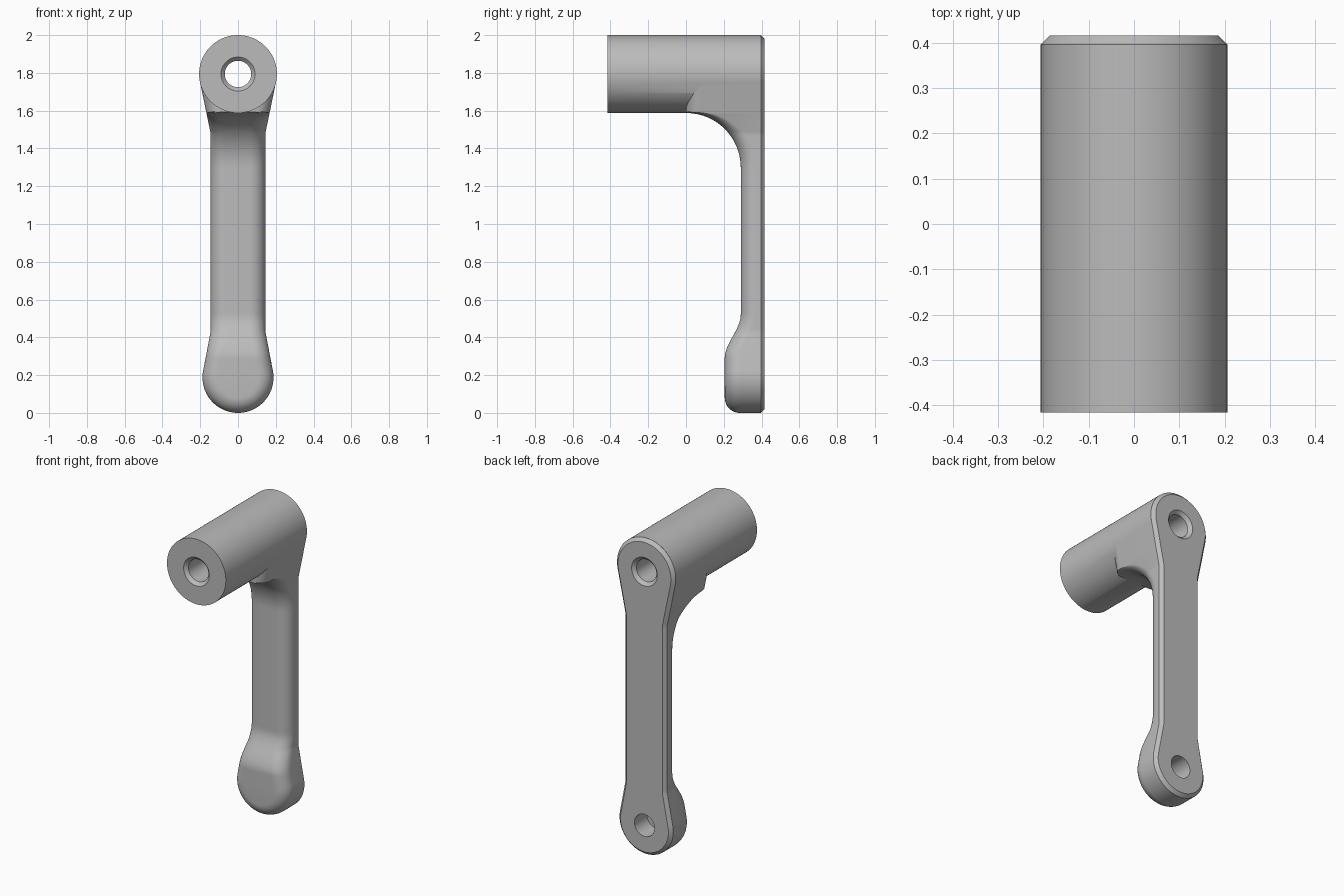
import bpy, bmesh, math
from math import sin, cos, pi

cube = bpy.data.objects.get("Cube")
if cube:
    bpy.data.objects.remove(cube, do_unlink=True)

grey = bpy.data.materials.new("plain grey")
grey.use_nodes = True
GREY = (0.5, 0.5, 0.5, 1)
grey.diffuse_color = GREY
grey.node_tree.nodes["Principled BSDF"].inputs["Base Color"].default_value = GREY

TOP_Z, TOP_R = 1.794, 0.2055      # hub end of the arm
LOW_Z, LOW_R = 0.188, 0.188       # paddle end of the arm
HALF, NECK_TOP, NECK_LOW = 0.145, 1.48, 0.43
BACK, CHAMFER, FILLET = 0.416, 0.02, 0.08


def finish(name, bm):
    bmesh.ops.remove_doubles(bm, verts=bm.verts, dist=1e-5)
    bmesh.ops.recalc_face_normals(bm, faces=bm.faces)
    mesh = bpy.data.meshes.new(name)
    bm.to_mesh(mesh)
    bm.free()
    mesh.materials.append(grey)
    obj = bpy.data.objects.new(name, mesh)
    bpy.context.collection.objects.link(obj)
    return obj


def turned(name, profile, z, sides=128):
    """Closed solid turned about the y direction from (radius, y) pairs."""
    bm = bmesh.new()
    rings = [[bm.verts.new((r * cos(2 * pi * i / sides), y, z + r * sin(2 * pi * i / sides)))
              for i in range(sides)] for r, y in profile]
    for a, b in zip(rings, rings[1:]):
        for i in range(sides):
            j = (i + 1) % sides
            bm.faces.new((a[i], a[j], b[j], b[i]))
    bm.faces.new(rings[0])
    bm.faces.new(rings[-1])
    return finish(name, bm)


def tangent_angle(centre, radius, corner):
    dx, dz = HALF, corner - centre
    side = 1 if dz > 0 else -1
    return math.atan2(dz, dx) - side * math.acos(radius / math.hypot(dx, dz))


def half_outline(d):
    """Right half of the arm outline, moved inward by d, from bottom to top."""
    lo = tangent_angle(LOW_Z, LOW_R, NECK_LOW)
    hi = tangent_angle(TOP_Z, TOP_R, NECK_TOP)

    def arc(centre, radius, start, end, n=40):
        return [((radius - d) * cos(t), centre + (radius - d) * sin(t))
                for t in (start + (end - start) * i / n for i in range(n + 1))]

    def line(p, q, n):
        return [(p[0] + (q[0] - p[0]) * i / n, p[1] + (q[1] - p[1]) * i / n)
                for i in range(1, n)]

    low_arc = arc(LOW_Z, LOW_R, -pi / 2, lo)
    top_arc = arc(TOP_Z, TOP_R, hi, pi / 2)
    a = (HALF - d, NECK_LOW + d * (cos(lo) - 1) / sin(lo))
    b = (HALF - d, NECK_TOP + d * (cos(hi) - 1) / sin(hi))
    return (low_arc + line(low_arc[-1], a, 20) + [a] + line(a, b, 60) + [b]
            + line(b, top_arc[0], 40) + top_arc)


def front_y(z):
    """Front face of the arm: paddle, slim shaft, then a sweep into the hub."""
    if z < 0.52:
        t = max(0, min(1, (z - 0.29) / 0.23))
        return 0.205 + 0.085 * t * t * (3 - 2 * t)
    if z < 1.298:
        return 0.29
    return math.sqrt(max(0, 0.29 ** 2 - (z - 1.298) ** 2))


# Arm: stacked outlines from the back chamfer round to the filleted front
bm = bmesh.new()
layers = [[(x, BACK, z) for x, z in half_outline(CHAMFER)],
          [(x, BACK - CHAMFER, z) for x, z in half_outline(0)]]
STEPS = 10
for i in range(STEPS + 1):
    t = pi / 2 * i / STEPS
    layers.append([(x, front_y(z) + FILLET * (1 - sin(t)), z)
                   for x, z in half_outline(FILLET * (1 - cos(t)))])
rights = [[bm.verts.new(p) for p in layer] for layer in layers]
lefts = [[bm.verts.new((-x, y, z)) for x, y, z in layer] for layer in layers]
for half in (rights, lefts):
    for a, b in zip(half, half[1:]):
        for i in range(len(a) - 1):
            bm.faces.new((a[i], a[i + 1], b[i + 1], b[i]))
for k in (0, -1):
    r, l = rights[k], lefts[k]
    for i in range(len(r) - 1):
        bm.faces.new((r[i], r[i + 1], l[i + 1], l[i]))
arm = finish("crank_arm", bm)

# Hub tube and the cutters for its bore and the blind handle hole
hub = turned("hub", [(0.206, -0.416), (0.206, 0.3955)], TOP_Z)
bore = turned("bore_cutter", [(0.11, -0.436), (0.07, -0.396), (0.07, 0.396), (0.11, 0.436)],
              TOP_Z, 64)
socket = turned("socket_cutter", [(0.07, 0.29), (0.07, 0.45)], LOW_Z, 64)

bpy.context.view_layer.objects.active = arm
for tool, operation in ((hub, 'UNION'), (bore, 'DIFFERENCE'), (socket, 'DIFFERENCE')):
    mod = arm.modifiers.new(tool.name, 'BOOLEAN')
    mod.operation = operation
    mod.solver = 'EXACT'
    mod.object = tool
    bpy.ops.object.modifier_apply(modifier=mod.name)
    bpy.data.objects.remove(tool, do_unlink=True)

bpy.ops.object.select_all(action='DESELECT')
arm.select_set(True)
bpy.ops.object.shade_smooth_by_angle(angle=math.radians(30))
